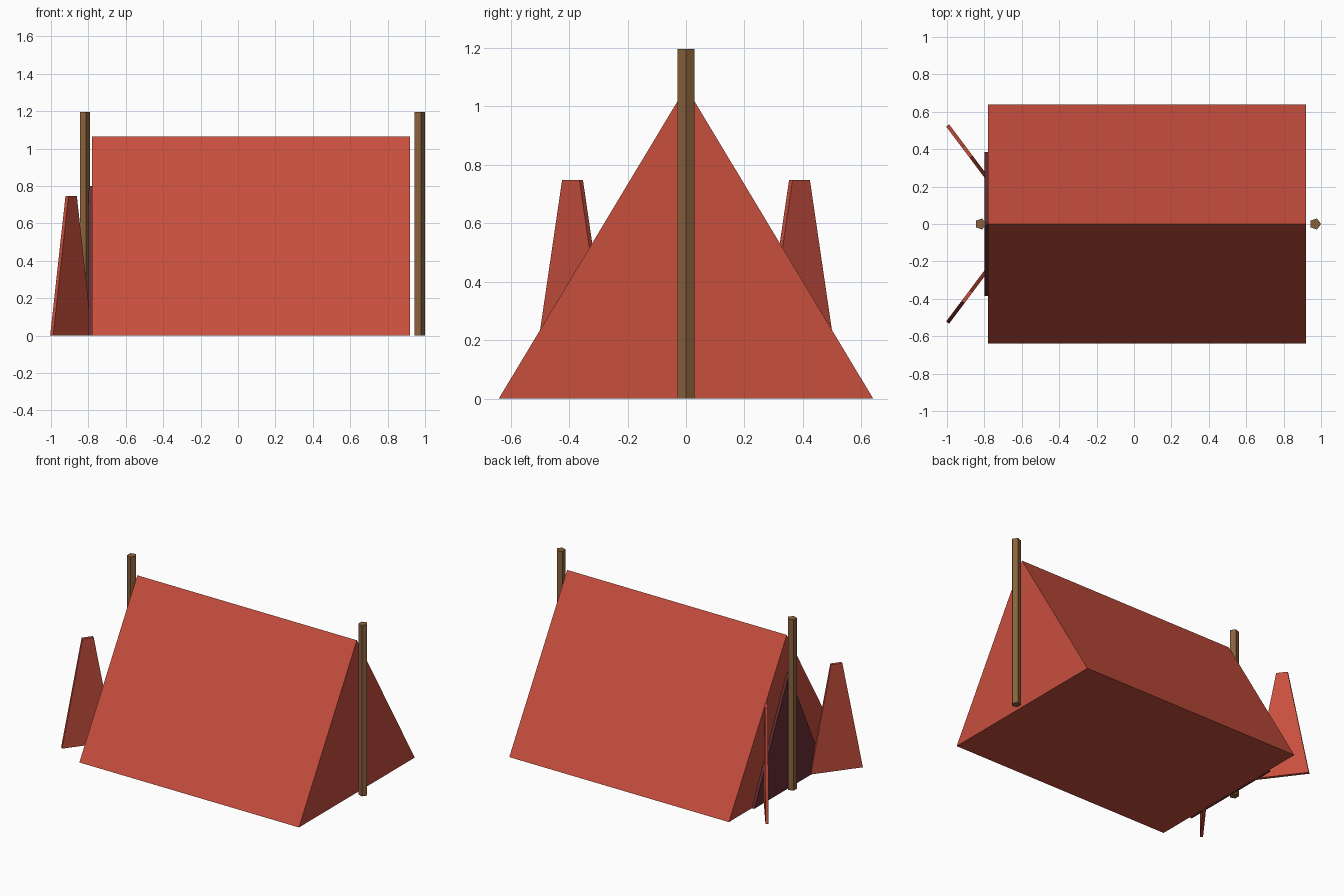
import bpy
import bmesh
import math
from mathutils import Matrix, Vector

cube = bpy.data.objects.get("Cube")
if cube:
    bpy.data.objects.remove(cube, do_unlink=True)


def make_material(name, rgb):
    mat = bpy.data.materials.new(name)
    mat.use_nodes = True
    color = (*rgb, 1.0)
    mat.diffuse_color = color
    mat.node_tree.nodes["Principled BSDF"].inputs["Base Color"].default_value = color
    return mat


canvas_red = make_material("canvas red", (0.57, 0.077, 0.048))
opening_dark = make_material("opening dark maroon", (0.14, 0.028, 0.034))
pole_brown = make_material("pole brown", (0.25, 0.12, 0.045))


def finish(name, bm, mat):
    bmesh.ops.recalc_face_normals(bm, faces=bm.faces)
    mesh = bpy.data.meshes.new(name)
    bm.to_mesh(mesh)
    bm.free()
    mesh.materials.append(mat)
    obj = bpy.data.objects.new(name, mesh)
    bpy.context.collection.objects.link(obj)
    return obj


def extruded(name, outline, start, offset, mat):
    """Solid made from an outline of points, pushed along an offset."""
    bm = bmesh.new()
    face = bm.faces.new([bm.verts.new(Vector(start) + Vector(p)) for p in outline])
    result = bmesh.ops.extrude_face_region(bm, geom=[face], use_keep_orig=True)
    moved = [v for v in result["geom"] if isinstance(v, bmesh.types.BMVert)]
    bmesh.ops.translate(bm, verts=moved, vec=Vector(offset))
    return finish(name, bm, mat)


def triangle(half_width, height):
    return [(0, -half_width, 0), (0, half_width, 0), (0, 0, height)]


# Tent body and the dark entrance panel
extruded("tent_body", triangle(0.64, 1.065), (-0.78, 0, 0), (1.70, 0, 0), canvas_red)
extruded("entrance_panel", triangle(0.385, 0.80), (-0.798, 0, 0), (0.018, 0, 0), opening_dark)

# Five-sided support poles at both ends
for name, x in (("entrance_pole", -0.821), ("rear_pole", 0.969)):
    bm = bmesh.new()
    bmesh.ops.create_cone(bm, cap_ends=True, segments=5, radius1=0.031,
                          radius2=0.031, depth=1.195)
    # turn one corner towards +x
    corner = bm.verts[:][0].co
    turn = Matrix.Rotation(-math.atan2(corner.y, corner.x), 4, 'Z')
    bmesh.ops.transform(bm, matrix=Matrix.Translation((x, 0, 1.195 / 2)) @ turn, verts=bm.verts)
    finish(name, bm, pole_brown)

# Tapered door flaps swung open on either side of the entrance
for name, side in (("left_door_flap", 1), ("right_door_flap", -1)):
    along = Vector((0.6, -0.8 * side, 0))
    thickness = Vector((0.8, 0.6 * side, 0)) * 0.02
    up = Vector((0, 0, 0.748))
    outline = [along * -0.174, along * 0.174, along * 0.037 + up, along * -0.037 + up]
    middle = Vector((-0.892, 0.388 * side, 0)) - thickness / 2
    extruded(name, outline, middle, thickness, canvas_red)
